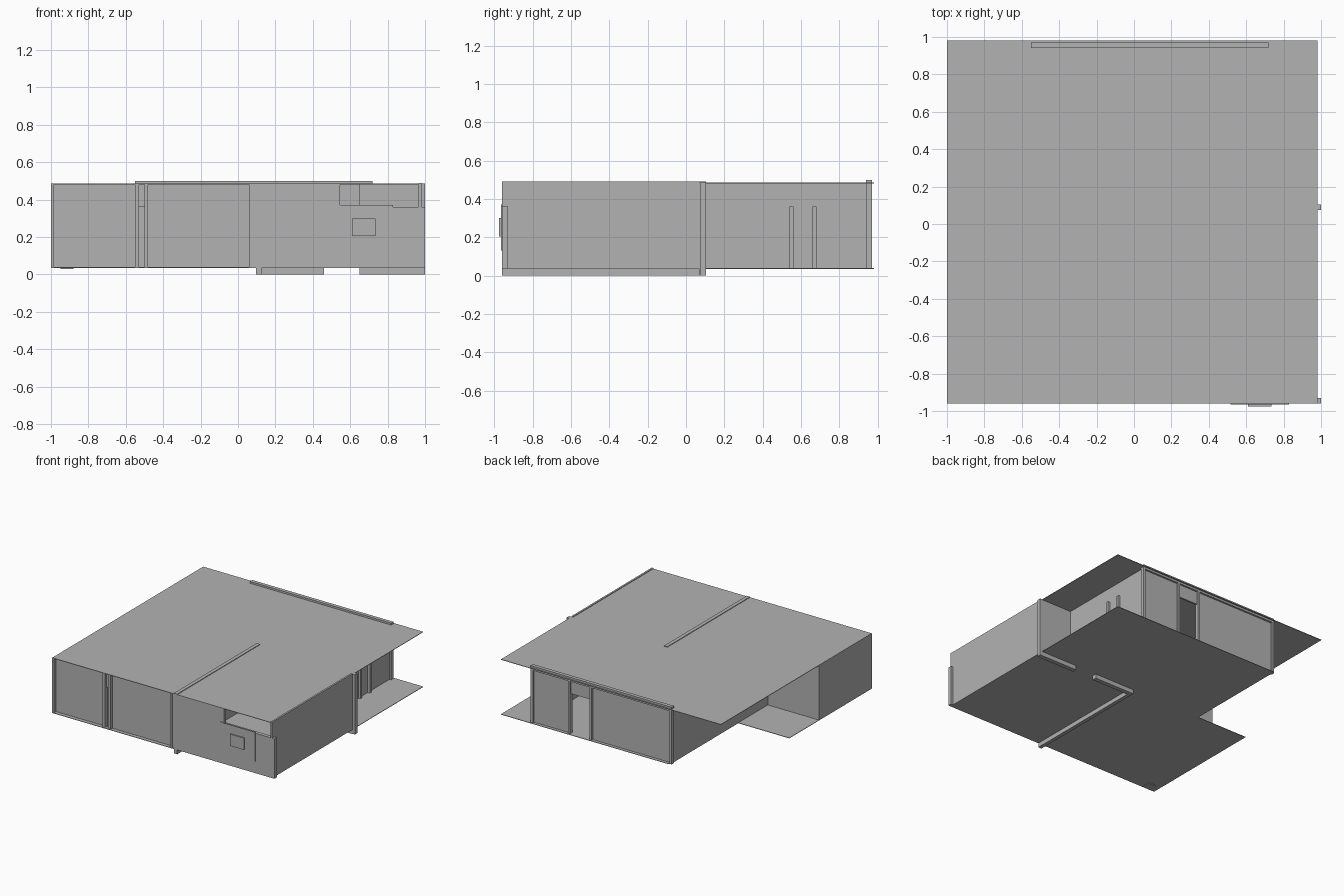
import bpy
import bmesh

default = bpy.data.objects.get("Cube")
if default:
    bpy.data.objects.remove(default, do_unlink=True)

grey = bpy.data.materials.new("plain grey")
grey.use_nodes = True
grey.diffuse_color = (0.45, 0.45, 0.45, 1)
grey.node_tree.nodes["Principled BSDF"].inputs["Base Color"].default_value = grey.diffuse_color

FLOOR, HEAD, ROOF = 0.035, 0.36, 0.485
LEFT, RIGHT, FRONT, BACK = -1.0, 0.98, -0.96, 0.98
NOTCH_X, NOTCH_Y = -0.53, 0.10


def finish(name, bm):
    bmesh.ops.recalc_face_normals(bm, faces=bm.faces)
    mesh = bpy.data.meshes.new(name)
    bm.to_mesh(mesh)
    bm.free()
    mesh.materials.append(grey)
    obj = bpy.data.objects.new(name, mesh)
    bpy.context.collection.objects.link(obj)
    return obj


def slab(name, outline, z, thickness):
    """Extrude a flat outline upward from z."""
    bm = bmesh.new()
    face = bm.faces.new([bm.verts.new((x, y, z)) for x, y in outline])
    out = bmesh.ops.extrude_face_region(bm, geom=[face])
    top = [v for v in out["geom"] if isinstance(v, bmesh.types.BMVert)]
    bmesh.ops.translate(bm, verts=top, vec=(0, 0, thickness))
    return finish(name, bm)


def block(name, x, y, z=(FLOOR, ROOF)):
    outline = [(x[0], y[0]), (x[1], y[0]), (x[1], y[1]), (x[0], y[1])]
    return slab(name, outline, z[0], z[1] - z[0])


# Roof and floor sheets; the floor is notched at the back
block("roof", (LEFT, RIGHT), (FRONT, BACK), (ROOF - 0.004, ROOF))
slab("floor", [(LEFT, FRONT), (RIGHT, FRONT), (RIGHT, BACK), (NOTCH_X, BACK),
               (NOTCH_X, NOTCH_Y), (LEFT, NOTCH_Y)], FLOOR, 0.004)
block("floor_hatch", (-0.95, -0.88), (-0.95, -0.88), (FLOOR - 0.005, FLOOR))

# Garage front wall with a clerestory opening by the corner
block("garage_front_lower", (0.10, RIGHT), (FRONT, -0.93), (FLOOR, HEAD))
block("garage_front_upper", (0.10, 0.545), (FRONT, -0.93), (HEAD, ROOF))
block("front_panel", (0.515, 0.83), (-0.965, FRONT), (0.13, 0.37))
block("front_panel_centre", (0.61, 0.735), (-0.975, -0.965), (0.205, 0.30))

# Garage side wall, corner posts and dividing walls that reach the ground
block("garage_side_wall", (0.965, RIGHT), (FRONT, 0.07), (FLOOR, 0.49))
block("corner_post_front", (RIGHT, 1.0), (FRONT, -0.93), (FLOOR, HEAD))
block("corner_post_back", (RIGHT, 1.0), (0.075, 0.105), (0, ROOF))
block("dividing_wall", (0.095, 0.125), (FRONT, 0.105), (0, 0.49))
block("garage_back_wall_inner", (0.10, 0.46), (0.07, 0.105), (0, ROOF))
block("garage_back_wall_outer", (0.65, RIGHT), (0.07, 0.105), (0, ROOF))

# Front living wall, set back a little between its posts
block("front_wall_wide", (-0.48, 0.06), (-0.93, -0.915))
block("front_wall_narrow", (LEFT, -0.55), (-0.93, -0.915))
block("front_door", (-0.55, -0.48), (-0.92, -0.915), (FLOOR, HEAD))
block("front_door_lintel", (-0.55, -0.48), (-0.935, -0.915), (HEAD, ROOF))
for i, x in enumerate((-0.55, -0.50)):
    block(f"front_door_post_{i + 1}", (x, x + 0.02), (-0.955, -0.915))
block("front_divider_post", (0.06, 0.08), (FRONT, -0.92))
block("front_divider_infill", (0.08, 0.10), (FRONT + 0.005, -0.92))

# Carport recess on the notched side
block("recess_outer_wall", (LEFT, LEFT + 0.015), (FRONT, -0.28))
block("recess_back_wall", (LEFT, NOTCH_X), (-0.31, -0.28))
block("long_side_wall", (NOTCH_X - 0.01, NOTCH_X + 0.02), (-0.31, 0.94))

# Back wall with an open doorway, posts and a raised top strip
block("back_wall_wide", (NOTCH_X, 0.18), (0.94, 0.955))
block("back_wall_narrow", (0.375, 0.72), (0.94, 0.955))
block("back_lintel", (0.18, 0.375), (0.94, 0.955), (HEAD, ROOF))
for i, x in enumerate((-0.55, 0.17, 0.365, 0.70)):
    block(f"back_post_{i + 1}", (x, x + 0.02), (0.94, 0.97))
block("back_top_strip", (-0.55, 0.72), (0.94, 0.97), (0.465, 0.50))

# Porch wall with a door frame
block("porch_wall", (0.69, 0.705), (0.10, 0.95))
for i, y in enumerate((0.54, 0.66)):
    block(f"porch_door_post_{i + 1}", (0.705, 0.725), (y, y + 0.02), (FLOOR, HEAD))
